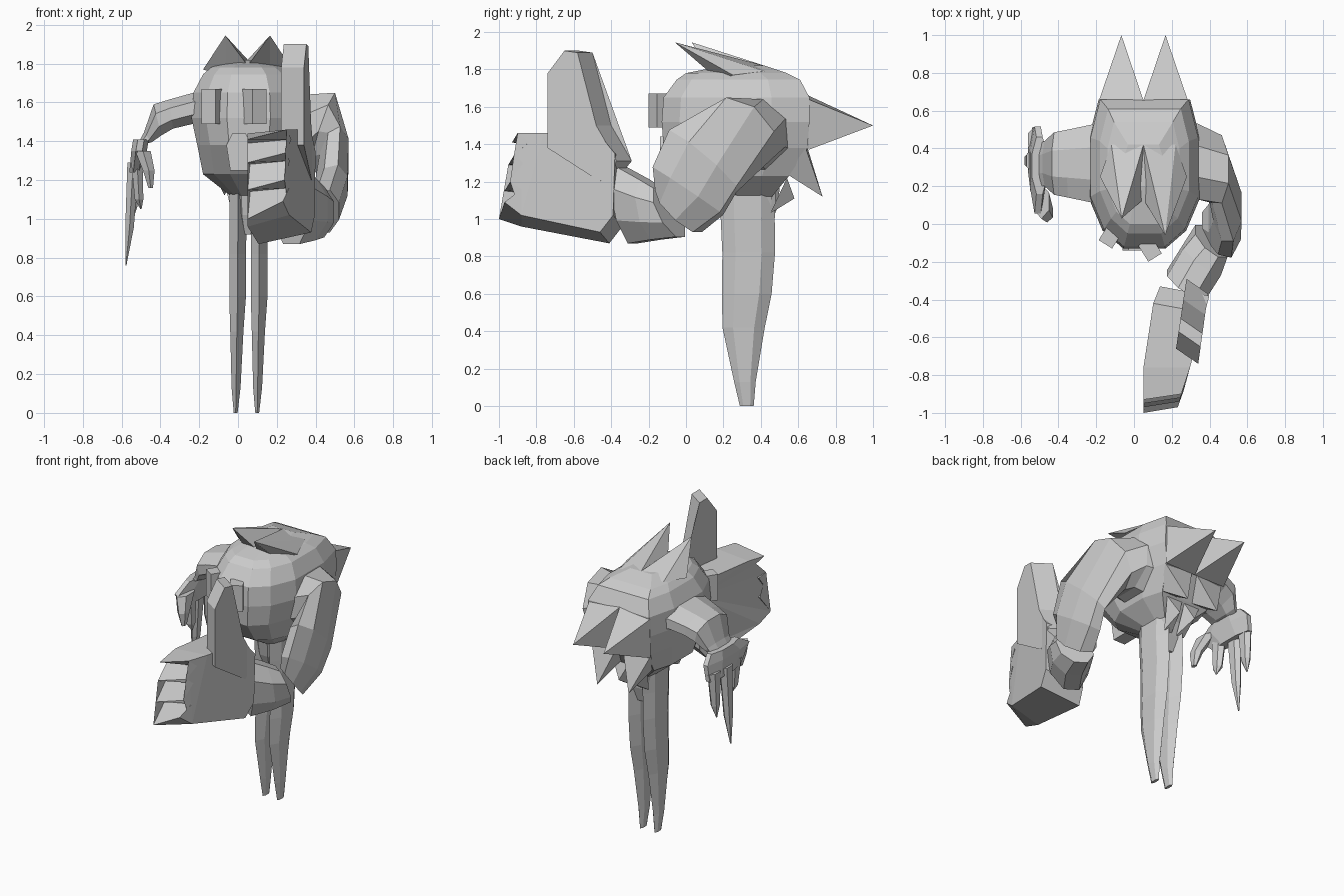
import bpy, bmesh, math
from mathutils import Vector as V

if "Cube" in bpy.data.objects:
    bpy.data.objects.remove(bpy.data.objects["Cube"])

grey = bpy.data.materials.new("stone_grey")
grey.diffuse_color = (0.6, 0.6, 0.6, 1)
grey.use_nodes = True
grey.node_tree.nodes["Principled BSDF"].inputs["Base Color"].default_value = grey.diffuse_color


def finish(name, bm):
    bmesh.ops.recalc_face_normals(bm, faces=bm.faces)
    mesh = bpy.data.meshes.new(name)
    bm.to_mesh(mesh)
    bm.free()
    mesh.materials.append(grey)
    ob = bpy.data.objects.new(name, mesh)
    bpy.context.collection.objects.link(ob)
    return ob


def skin(name, rings):
    """Bridge equal-length rings of points and cap both ends."""
    bm = bmesh.new()
    rs = [[bm.verts.new(p) for p in r] for r in rings]
    n = len(rs[0])
    for a, b in zip(rs, rs[1:]):
        for i in range(n):
            j = (i + 1) % n
            bm.faces.new((a[i], a[j], b[j], b[i]))
    bm.faces.new(rs[0])
    bm.faces.new(rs[-1])
    return finish(name, bm)


def limb(name, stations, n=8):
    """Loft n-sided sections given as (centre, half axis u, half axis v)."""
    k = 1 / math.cos(math.pi / n)
    ang = [(i + 0.5) * math.tau / n for i in range(n)]
    return skin(name, [[V(c) + V(u) * math.cos(t) * k + V(v) * math.sin(t) * k
                        for t in ang] for c, u, v in stations])


def spike(name, base, tip):
    bm = bmesh.new()
    b = [bm.verts.new(p) for p in base]
    t = bm.verts.new(tip)
    for i in range(len(b)):
        bm.faces.new((b[i], b[(i + 1) % len(b)], t))
    bm.faces.new(b)
    return finish(name, bm)


def slab(name, profile, inner, outer):
    """Side profile (y, z) spanned between two functions giving (x, y shift, z shift)."""
    bm = bmesh.new()
    sides = []
    for f in (inner, outer):
        vs = []
        for y, z in profile:
            x, dy, dz = f(y, z)
            vs.append(bm.verts.new((x, y + dy, z + dz)))
        sides.append(vs)
    a, b = sides
    caps = [bm.faces.new(a), bm.faces.new(b)]
    for i in range(len(a)):
        j = (i + 1) % len(a)
        bm.faces.new((a[i], a[j], b[j], b[i]))
    bmesh.ops.triangulate(bm, faces=caps)
    return finish(name, bm)


# Body: narrow in front, squared off at the back, lofted upward
half = [(.38, 0), (.75, .12), (1, .34), (1, .74), (.82, 1)]
outline = half + [(0, 1)] + [(-u, v) for u, v in reversed(half)]
levels = [  # z, x min, x max, y min, y max
    (.92, .01, .09, .25, .42), (1.02, -.03, .13, .21, .45),
    (1.12, -.04, .15, .19, .46), (1.23, -.18, .27, .0, .55),
    (1.38, -.21, .32, -.12, .65), (1.52, -.24, .35, -.13, .66),
    (1.65, -.23, .34, -.12, .66), (1.745, -.18, .29, -.05, .61),
    (1.78, -.14, .24, .0, .54), (1.82, -.05, .15, .2, .42)]
skin("body", [[((a + b) / 2 + u * (b - a) / 2, c + v * (d - c), z) for u, v in outline]
              for z, a, b, c, d in levels])

# Eyes and muzzle plate
for name, loc, turn in (("eye_left", (-.125, -.065, 1.58), -32),
                        ("eye_right", (.085, -.135, 1.58), 32)):
    r = math.radians(turn)
    u = V((math.cos(r), math.sin(r), 0))
    w = V((-math.sin(r), math.cos(r), 0))
    limb(name, [(V(loc) + V((0, 0, dz)), u * .042, w * .05) for dz in (-.09, .09)], 4)
muzzle = [(-.06, 1.38), (-.03, 1.44), (.04, 1.44), (.07, 1.38), (.05, 1.25), (-.04, 1.25)]
skin("muzzle", [[(x, y, z) for x, z in muzzle] for y in (-.14, .05)])

# Fur tufts on the head and spikes down the back, mirrored about x = 0.05
for side, s in (("left", -1), ("right", 1)):
    m = lambda x: .05 + s * x
    spike("head_tuft_" + side,
          [(m(.23), .25, 1.77), (m(.115), .19, 1.73), (m(0), .13, 1.79),
           (m(0), .42, 1.82), (m(.17), .42, 1.79)],
          (m(.115), -.06 if s > 0 else .03, 1.945))
    spike("back_spike_" + side,
          [(m(.235), .655, 1.64), (m(0), .655, 1.66), (m(0), .655, 1.37),
           (m(.235), .655, 1.37)], (m(.117), 1.0, 1.5))
    spike("lower_spike_" + side,
          [(m(.23), .64, 1.38), (m(.02), .65, 1.38), (m(.06), .54, 1.24),
           (m(.18), .54, 1.24)], (m(.12), .73, 1.12))
    spike("rump_spike_" + side,
          [(m(.13), .54, 1.22), (m(.01), .54, 1.22), (m(.02), .45, 1.03),
           (m(.08), .45, 1.03)], (m(.06), .58, 1.11))

# Two long thin legs
leg = [(0, .33, 1.16, .045, .13), (0, .33, 1.0, .045, .125), (-.002, .335, .82, .043, .122),
       (-.002, .325, .6, .043, .115), (-.006, .308, .42, .034, .098),
       (-.01, .315, .13, .023, .05), (-.012, .325, 0, .01, .032)]
for name, dx in (("leg_left", 0), ("leg_right", .111)):
    limb(name, [((x + dx, y, z), (a, 0, 0), (0, b, 0)) for x, y, z, a, b in leg], 6)

# Small hanging arm
limb("small_arm", [
    ((-.12, .32, 1.53), (0, .22, 0), (0, 0, .14)),
    ((-.23, .32, 1.57), (0, .205, 0), (0, 0, .08)),
    ((-.345, .32, 1.54), (0, .18, 0), (-.01, 0, .075)),
    ((-.415, .32, 1.51), (0, .165, 0), (-.02, 0, .08)),
    ((-.465, .32, 1.42), (0, .12, 0), (-.02, 0, .025)),
    ((-.50, .31, 1.38), (0, .11, 0), (-.025, 0, -.01))])
limb("small_hand", [
    ((-.50, .31, 1.41), (0, .15, 0), (.04, 0, 0)),
    ((-.51, .285, 1.35), (0, .23, 0), (.04, 0, 0)),
    ((-.525, .34, 1.24), (0, .17, 0), (.035, 0, 0))])
for i, (y, x, tip, z) in enumerate(((.45, -.53, -.55, .98), (.335, -.54, -.578, .76),
                                    (.21, -.52, -.50, 1.05))):
    limb("small_finger_%d" % (i + 1), [
        ((x, y, 1.29), (.03, 0, 0), (0, .055, 0)),
        (((x + tip) / 2, y, (1.15 + z) / 2), (.022, 0, 0), (0, .035, 0)),
        ((tip, y, z), (.003, 0, 0), (0, .004, 0))], 6)
limb("small_thumb", [
    ((-.49, .12, 1.35), (.04, 0, 0), (0, .08, 0)),
    ((-.46, .06, 1.25), (.03, 0, 0), (0, .045, 0)),
    ((-.45, .05, 1.16), (.012, 0, 0), (0, .02, 0))], 6)

# Big bent arm, then its forearm cuff
limb("big_arm", [
    ((.22, .34, 1.45), (0, .23, 0), (0, 0, .2)),
    ((.34, .33, 1.46), (0, .20, 0), (0, 0, .18)),
    ((.44, .29, 1.46), (0, .18, -.06), (.06, 0, .165)),
    ((.495, .09, 1.31), (0, .18, -.15), (.075, 0, .04)),
    ((.48, .01, 1.15), (0, .18, -.12), (.085, -.02, .02)),
    ((.44, -.04, 1.04), (0, .10, -.11), (.08, -.06, 0))])
limb("big_forearm", [
    ((.41, -.09, 1.035), (0, .06, -.13), (.085, -.06, 0)),
    ((.36, -.19, 1.05), (0, .03, -.16), (.1, -.07, 0)),
    ((.275, -.325, 1.08), (0, .04, -.21), (.1, -.065, 0))])

# Big hand: palm with four pointed fingers, and a raised thumb
palm = [(-.38, 1.33), (-.47, 1.44), (-.76, 1.44), (-.93, 1.44), (-.84, 1.39), (-.95, 1.32),
        (-.87, 1.28), (-.97, 1.18), (-.88, 1.14), (-1.0, 1.03), (-.88, .96), (-.46, .87),
        (-.39, .96)]
slab("big_hand", palm,
     lambda y, z: (.05 + max(0, y + .6) * .4, .05 if y > -.5 else 0, -.03 if y < -.9 else 0),
     lambda y, z: (.38 + (y + .45) * .27, .03 if y < -.9 else 0, .02 if z > 1.1 else .06))
thumb = [(-.70, 1.38), (-.70, 1.78), (-.61, 1.9), (-.54, 1.89), (-.44, 1.5),
         (-.33, 1.31), (-.42, 1.2)]
slab("big_thumb", thumb,
     lambda y, z: (.23 + (y + .65) * .15, .04, 0),
     lambda y, z: (.375 + (y + .45) * .14, -.04, 0))
